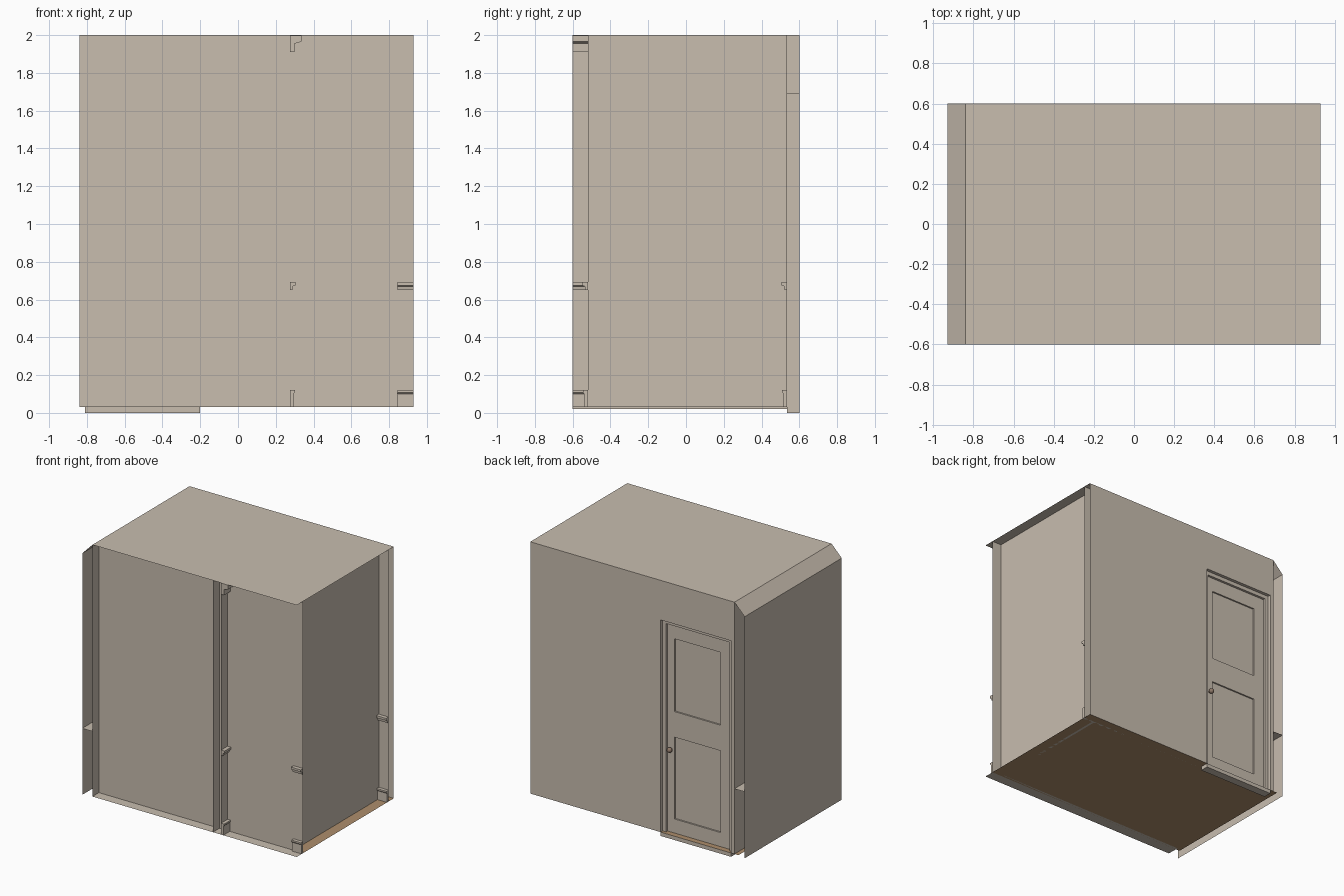
import bpy, bmesh
from mathutils import Vector

if "Cube" in bpy.data.objects:
    bpy.data.objects.remove(bpy.data.objects["Cube"])


def material(name, rgb):
    m = bpy.data.materials.new(name)
    m.diffuse_color = (*rgb, 1)
    m.use_nodes = True
    m.node_tree.nodes["Principled BSDF"].inputs["Base Color"].default_value = m.diffuse_color
    return m


CREAM = material("cream_plaster", (0.58, 0.51, 0.43))
WOOD = material("brown_floorboards", (0.42, 0.27, 0.15))
KNOB = material("dull_bronze", (0.27, 0.19, 0.14))


def mesh(name, verts, faces, mat):
    me = bpy.data.meshes.new(name)
    me.from_pydata([tuple(v) for v in verts], [], faces)
    me.materials.append(mat)
    ob = bpy.data.objects.new(name, me)
    bpy.context.collection.objects.link(ob)
    return ob


def sheet(name, a, b, c, mat=CREAM):
    """Flat parallelogram with corner a and neighbours b and c."""
    a, b, c = Vector(a), Vector(b), Vector(c)
    return mesh(name, [a, b, b + c - a, c], [(0, 1, 2, 3)], mat)


def box(name, lo, hi, mat=CREAM):
    v = [(x, y, z) for x in (lo[0], hi[0]) for y in (lo[1], hi[1]) for z in (lo[2], hi[2])]
    f = [(0, 1, 3, 2), (4, 6, 7, 5), (0, 4, 5, 1), (2, 3, 7, 6), (0, 2, 6, 4), (1, 5, 7, 3)]
    return mesh(name, v, f, mat)


def trim(name, profile, start, end, out):
    """Moulding: profile of (outward, height) run from start to end."""
    n = len(profile)
    v = [(p[0] + out[0] * o, p[1] + out[1] * o, z) for p in (start, end) for o, z in profile]
    f = [(i, (i + 1) % n, (i + 1) % n + n, i + n) for i in range(n)]
    f += [tuple(range(n))[::-1], tuple(range(n, 2 * n))]
    ob = mesh(name, v, f, CREAM)
    bm = bmesh.new()
    bm.from_mesh(ob.data)
    bmesh.ops.recalc_face_normals(bm, faces=bm.faces)
    bm.to_mesh(ob.data)
    bm.free()
    return ob


BASE = [(0, .03), (.018, .03), (.018, .10), (.026, .108), (.026, .12), (0, .12)]
RAIL = [(0, .65), (.013, .65), (.016, .67), (.03, .675), (.03, .692), (0, .692)]
CROWN = [(0, 1.91), (.025, 1.91), (.025, 1.955), (.06, 1.965), (.06, 1.998), (0, 1.998)]


def trims(name, start, end, out, crown=True):
    trim(name + "_baseboard", BASE, start, end, out)
    trim(name + "_chair_rail", RAIL, start, end, out)
    if crown:
        trim(name + "_crown", CROWN, start, end, out)


XL, XO, XR, XE = -.84, -.928, .845, .928   # left wall, outer left, right wall, right end
YF, YB, YE, F, T = -.52, .535, .6, .03, 2  # front wall, back wall, end, floor, top

# Ceiling, with the sloped strip over the outer left wall
sheet("ceiling", (XL, -YE, T), (XE, -YE, T), (XL, YE, T))
sheet("ceiling_slope", (XO, -YE, 1.91), (XL, -YE, T), (XO, YE, 1.91))

# Floors
sheet("room_floor", (-.875, YF, F), (XE, YF, F), (-.875, YE, F), WOOD)
sheet("front_floor", (XL, -YE, F), (XE, -YE, F), (XL, YF, F))

# Main walls
sheet("front_wall", (XL, YF, F), (XE, YF, F), (XL, YF, T))
sheet("right_wall", (XR, YF, F), (XR, YB, F), (XR, YF, T))
sheet("left_inner_wall", (XL, -YE, F), (XL, YE, F), (XL, -YE, T))
sheet("left_outer_wall", (XO, -YE, .02), (XO, YE, .02), (XO, -YE, 1.91))
sheet("window_sill", (XO, -YE, .54), (XL, -YE, .54), (XO, YE, .54))

# Back wall: two skins with a doorway
DX0, DX1, DZ = -.81, -.2, 1.69
for label, y in (("inner", YB), ("outer", YE)):
    v = [(XL, y, F), (DX0, y, F), (DX0, y, DZ), (DX1, y, DZ), (DX1, y, F),
         (XE, y, F), (XE, y, T), (DX1, y, T), (DX0, y, T), (XL, y, T)]
    mesh("back_wall_" + label, v, [(0, 1, 2, 8, 9), (2, 3, 7, 8), (3, 4, 5, 6, 7)], CREAM)

# Partition between the two front spaces
for label, x in (("left", .203), ("right", .275)):
    sheet("partition_" + label, (x, -YE, F), (x, YF, F), (x, -YE, T))

# Mouldings: exposed ends, then the inside of the room
trims("partition", (.275, -YE), (.275, YF), (1, 0))
trims("front_end", (XR, YF), (XE, YF), (0, -1), False)
trims("back_end", (XR, YB), (XE, YB), (0, -1), False)
trims("room_right", (XR - .001, YF), (XR - .001, YB), (-1, 0))
trims("room_front", (XL, YF + .001), (XR, YF + .001), (0, 1))
trims("room_back", (DX1 + .02, YB), (XR, YB), (0, -1))

# Door lining and casing
sheet("door_lintel", (DX0, YB, DZ), (DX1, YB, DZ), (DX0, YE, DZ))
sheet("door_threshold", (DX0, YB, 0), (DX1, YB, 0), (DX0, YE, 0))
sheet("threshold_riser", (DX0, YB, 0), (DX1, YB, 0), (DX0, YB, F))
sheet("threshold_back", (DX0, YE, 0), (DX1, YE, 0), (DX0, YE, F))
for label, x, s in (("hinge", DX0, 1), ("latch", DX1, -1)):
    sheet("door_jamb_" + label, (x, YB, 0), (x, YE, 0), (x, YB, DZ))
    box("door_casing_" + label, (min(x, x + s * .03), YB, .0), (max(x, x + s * .03), .575, DZ))
box("door_casing_top", (DX0 + .03, YB, DZ - .03), (DX1 - .03, .575, DZ))

# Door leaf: stiles and rails around two sunken panels
LX0, LX1, PX0, PX1, LY = -.78, -.23, -.69, -.29, .556
box("door_panels", (LX0, .54, .01), (LX1, LY - .012, DZ - .03))
for i, (a, b) in enumerate(((LX0, PX0), (PX1, LX1))):
    box("door_stile_%d" % i, (a, LY - .012, .01), (b, LY, DZ - .03))
for i, (a, b) in enumerate(((.01, .14), (.78, .98), (1.55, DZ - .03))):
    box("door_rail_%d" % i, (PX0, LY - .012, a), (PX1, LY, b))

# Door knob
bpy.ops.mesh.primitive_uv_sphere_add(segments=16, ring_count=10, radius=.02, location=(-.262, .578, .68))
knob = bpy.context.object
knob.name = "door_knob"
knob.data.materials.append(KNOB)
bpy.ops.object.shade_smooth_by_angle()
box("knob_stem", (-.27, LY, .672), (-.254, .575, .688), KNOB)
